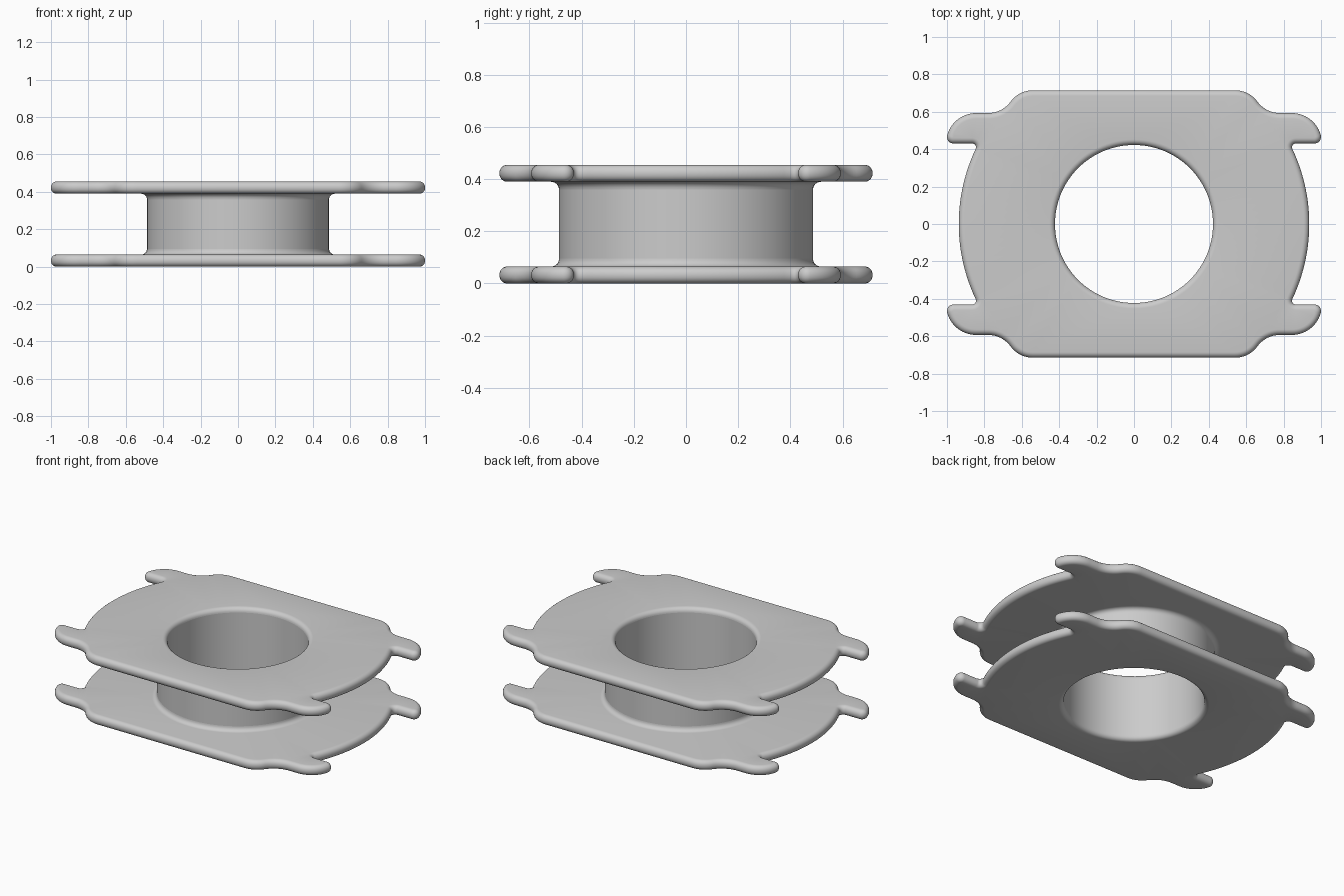
import bpy, bmesh
from math import sin, cos, radians, pi

cube = bpy.data.objects.get("Cube")
if cube:
    bpy.data.objects.remove(cube, do_unlink=True)

HEIGHT, PLATE, ROUND = 0.455, 0.065, 0.03
BORE, BARREL, SIDES, STEPS = 0.4225, 0.487, 96, 6

grey = bpy.data.materials.new("plain grey")
grey.use_nodes = True
grey.diffuse_color = (0.6, 0.6, 0.6, 1)
grey.node_tree.nodes["Principled BSDF"].inputs["Base Color"].default_value = (0.6, 0.6, 0.6, 1)

# One quarter of the flange outline as arcs:
# centre x, centre y, radius (negative when hollow), start, end, steps, starts where the last ended
ARCS = [
    (0, 0, 0.937, 1, 25.4, 14, False),               # bowed side
    (0.865, 0.41, -0.02, 205.4, 90, 8, True),        # notch
    (0.964, 0.466, 0.036, -90, -15.4, 6, False),     # hook tip
    (0.8445, 0.433, 0.16, -15.4, 90, 16, False),     # hook back
    (0.78, 0.7415, -0.1485, 270, 216.1, 10, False),  # hollow shoulder
    (0.54, 0.5665, 0.1485, 36.1, 90, 10, True),      # round shoulder
]
# The tip blends straight into the back of the hook
ARCS[2] = ARCS[2][:4] + (15.4, 8, False)
ARCS[3] = ARCS[3][:3] + (15.4, 90, 14, True)


def outline(inset):
    quarter = []
    for cx, cy, r, a, b, n, joined in ARCS:
        size = abs(r - inset)
        for i in range(1 if joined else 0, n + 1):
            t = radians(a + (b - a) * i / n)
            quarter.append((cx + size * cos(t), cy + size * sin(t)))
    half = quarter + [(-x, y) for x, y in reversed(quarter)]
    return half + [(x, -y) for x, y in reversed(half)]


def circle(r):
    return [(r * cos(2 * pi * i / SIDES), r * sin(2 * pi * i / SIDES)) for i in range(SIDES)]


def ring(bm, points, z):
    return [bm.verts.new((x, y, z)) for x, y in points]


def skin(bm, rings):
    for lower, upper in zip(rings, rings[1:]):
        for i in range(len(lower)):
            j = (i + 1) % len(lower)
            bm.faces.new((lower[i], lower[j], upper[j], upper[i])).smooth = True


def fill_between(bm, outer, inner):
    edges = []
    for loop in (outer, inner):
        for a, b in zip(loop, loop[1:] + loop[:1]):
            edges.append(bm.edges.get((a, b)) or bm.edges.new((a, b)))
    bmesh.ops.triangle_fill(bm, use_beauty=True, use_dissolve=False, edges=edges, normal=(0, 0, 1))


def finish(bm, name):
    bmesh.ops.recalc_face_normals(bm, faces=bm.faces[:])
    mesh = bpy.data.meshes.new(name)
    bm.to_mesh(mesh)
    bm.free()
    mesh.set_sharp_from_angle(angle=radians(40))
    mesh.materials.append(grey)
    bpy.context.collection.objects.link(bpy.data.objects.new(name, mesh))


def flange(name, flipped):
    bm = bmesh.new()
    quarter_turn = [pi / 2 * i / STEPS for i in range(STEPS + 1)]
    # Rounded lip of the bore
    lip = [ring(bm, circle(BORE + ROUND * (1 - cos(t))), ROUND * (1 - sin(t))) for t in quarter_turn]
    # Rounded rim
    rim = [ring(bm, outline(ROUND * (1 - sin(t))), ROUND * (1 - cos(t))) for t in quarter_turn]
    rim += [ring(bm, outline(ROUND * (1 - cos(t))), PLATE - ROUND * (1 - sin(t))) for t in quarter_turn]
    # Fillet into the barrel
    fillet = [ring(bm, circle(BARREL + ROUND * (1 - sin(t))), PLATE + ROUND * (1 - cos(t)))
              for t in quarter_turn]
    for rings in (lip, rim, fillet, [fillet[-1], lip[0]]):
        skin(bm, rings)
    # Flat faces
    fill_between(bm, rim[0], lip[-1])
    fill_between(bm, rim[-1], fillet[0])
    if flipped:
        for v in bm.verts:
            v.co.z = HEIGHT - v.co.z
    finish(bm, name)


flange("lower_flange", False)
flange("upper_flange", True)

# Hollow barrel between the flanges
bm = bmesh.new()
low, inner_low = PLATE + ROUND, ROUND
section = [(BARREL, low), (BARREL, HEIGHT - low), (BORE, HEIGHT - inner_low), (BORE, inner_low)]
walls = [ring(bm, circle(r), z) for r, z in section]
skin(bm, walls + walls[:1])
finish(bm, "barrel")
